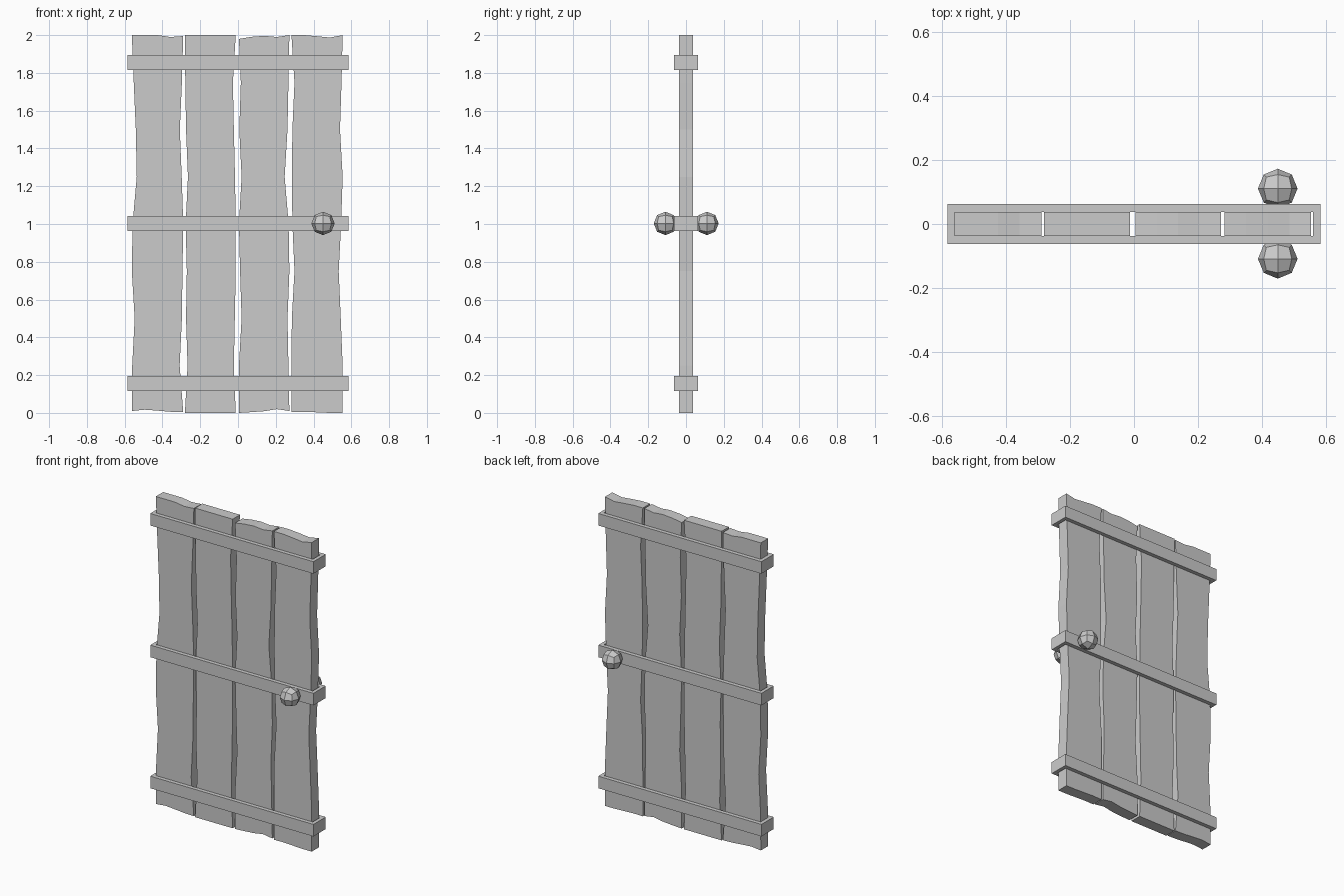
import bpy, bmesh

if "Cube" in bpy.data.objects:
    bpy.data.objects.remove(bpy.data.objects["Cube"])

T = 0.0375            # half thickness of planks


def make_object(name, bm):
    bmesh.ops.recalc_face_normals(bm, faces=bm.faces)
    mesh = bpy.data.meshes.new(name)
    bm.to_mesh(mesh)
    bm.free()
    obj = bpy.data.objects.new(name, mesh)
    bpy.context.collection.objects.link(obj)
    return obj


def extrude_outline(name, points, axis, low, high):
    """Extrude a closed outline along y (xz outline)."""
    bm = bmesh.new()
    face = bm.faces.new([bm.verts.new((x, low, z)) for x, z in points])
    ext = bmesh.ops.extrude_face_region(bm, geom=[face], use_keep_orig=True)
    verts = [e for e in ext["geom"] if isinstance(e, bmesh.types.BMVert)]
    bmesh.ops.translate(bm, verts=verts, vec=(0, high - low, 0))
    return make_object(name, bm)


# Planks: nominal left/right edge, edge wobble (thousandths, bottom to top),
# end wobble (thousandths, left to right)
planks = [
    (-0.562, -0.290, [0, 2, 15, 0, 4, 26, 21, 10, 0], [0, -19, -7, -4, 0, -8, -18, -7, 0],
     [10, 17, 12, 6, 4], [0, 0, 0, -10, -5]),
    (-0.281, -0.012, [0, 14, 6, 10, 4, 16, 6, 2, 0], [0, -10, -5, 0, 0, -4, -10, -15, 0],
     [0, 0, 0, 0, 0], [0, 0, 0, 0, 0]),
    (0.005, 0.272, [0, 0, 14, 6, 0, 14, 2, 10, 0], [0, -5, -10, 0, -4, -25, -10, -5, 0],
     [0, 4, 9, 20, 10], [-20, -9, -4, -10, 0]),
    (0.283, 0.554, [0, 0, 2, 16, 5, 2, 5, 16, 2], [0, 0, -10, -21, -8, 0, -14, -6, 0],
     [5, 6, 3, 0, 0], [0, 0, -6, -13, 0]),
]
for i, (x0, x1, left, right, bottom, top) in enumerate(planks):
    pts = [(x0 + (x1 - x0) * k / 4, bottom[k] / 1000) for k in range(5)]
    pts += [(x1 + right[k] / 1000, k / 4) for k in range(1, 8)]
    pts += [(x0 + (x1 - x0) * k / 4, 2 + top[k] / 1000) for k in range(4, -1, -1)]
    pts += [(x0 + left[k] / 1000, k / 4) for k in range(7, 0, -1)]
    extrude_outline(f"plank_{i + 1}", pts, "y", -T, T)


# Bands: hollow rectangular frames wrapped round the planks
def band(name, z0, z1):
    bm = bmesh.new()
    signs = [(-1, -1), (1, -1), (1, 1), (-1, 1)]
    rings = []
    for hx, hy, z in ((0.584, 0.063, z0), (0.584, 0.063, z1),
                      (0.561, T, z1), (0.561, T, z0)):
        rings.append([bm.verts.new((sx * hx, sy * hy, z)) for sx, sy in signs])
    for a in range(4):
        r, s = rings[a], rings[(a + 1) % 4]
        for k in range(4):
            n = (k + 1) % 4
            bm.faces.new((r[k], r[n], s[n], s[k]))
    return make_object(name, bm)


for name, z in (("lower_band", 0.155), ("middle_band", 1.003), ("upper_band", 1.855)):
    band(name, z - 0.039, z + 0.039)

# Knobs: faceted 24-sided balls on both sides
for name, y in (("front_knob", -0.109), ("back_knob", 0.111)):
    bm = bmesh.new()
    bmesh.ops.create_cube(bm, size=2)
    bmesh.ops.subdivide_edges(bm, edges=bm.edges[:], cuts=1, use_grid_fill=True)
    for v in bm.verts:
        v.co = v.co.normalized() * 0.062
    make_object(name, bm).location = (0.45, y, 1.003)
